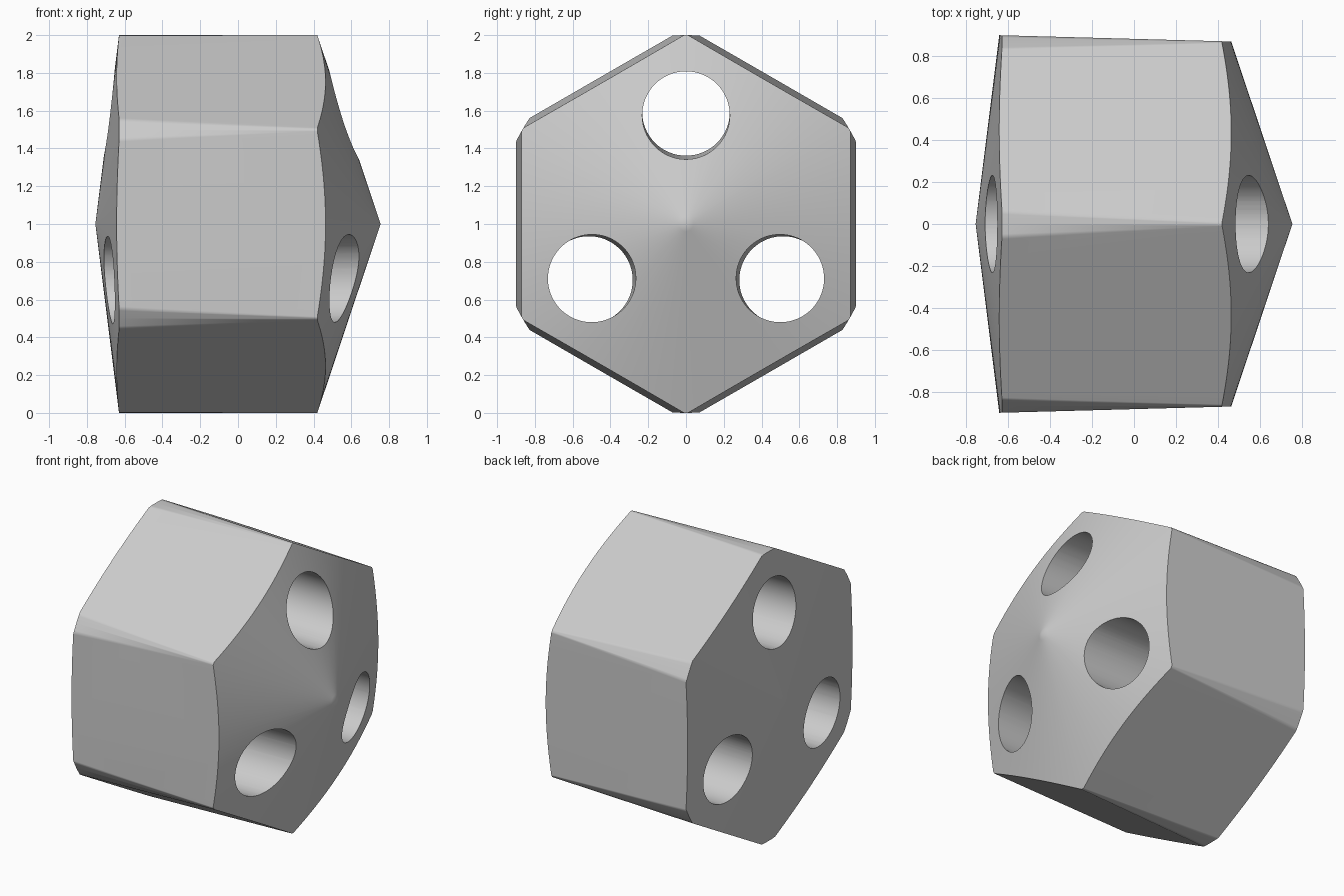
import bpy
import bmesh
from math import sin, cos, pi, radians
from mathutils import Vector

old = bpy.data.objects.get("Cube")
if old:
    bpy.data.objects.remove(old, do_unlink=True)

CENTRE = Vector((0, 0, 1))

grey = bpy.data.materials.new("plain grey")
grey.use_nodes = True
colour = (0.6, 0.6, 0.6, 1)
grey.diffuse_color = colour
grey.node_tree.nodes["Principled BSDF"].inputs["Base Color"].default_value = colour


def lathe(name, profile, sides, offsets=None):
    """Skin rings of (x, radius) about the x axis; radius 0 closes to a point.
    offsets shifts each ring's centre along z before any rotation."""
    bm = bmesh.new()
    rings = []
    for i, (x, r) in enumerate(profile):
        lift = offsets[i] if offsets else 0
        if r == 0:
            rings.append([bm.verts.new((x, 0, lift))] * sides)
        else:
            rings.append([bm.verts.new((x, r * sin(2 * pi * k / sides),
                                        lift + r * cos(2 * pi * k / sides)))
                          for k in range(sides)])
    for a, b in zip(rings, rings[1:]):
        for k in range(sides):
            n = (k + 1) % sides
            corners = list(dict.fromkeys((a[k], a[n], b[n], b[k])))
            bm.faces.new(corners)
    # Flat end caps where the profile does not close to a point
    for ring, (x, r) in ((rings[0], profile[0]), (rings[-1], profile[-1])):
        if r:
            bm.faces.new(ring)
    bmesh.ops.recalc_face_normals(bm, faces=bm.faces)
    mesh = bpy.data.meshes.new(name)
    bm.to_mesh(mesh)
    bm.free()
    mesh.materials.append(grey)
    obj = bpy.data.objects.new(name, mesh)
    obj.location = CENTRE
    bpy.context.collection.objects.link(obj)
    return obj


def cut(target, cutter, operation):
    cutter.hide_render = True
    mod = target.modifiers.new(cutter.name, "BOOLEAN")
    mod.operation = operation
    mod.solver = "EXACT"
    mod.object = cutter
    bpy.context.view_layer.objects.active = target
    bpy.ops.object.modifier_apply(modifier=mod.name)
    bpy.data.objects.remove(cutter, do_unlink=True)


# Round blank: drum with a shallow cone on one end and a steeper one on the other
tip, back, front, ring = 0.755, -0.63, 0.42, 0.04
body = lathe("drilled_hex_body", [
    (-tip, 0), (-tip + ring * (tip + back), ring), (back, 1),
    (front, 1), (tip - ring * (tip - front), ring), (tip, 0)], 132)

# Slightly tapered hexagon trims the drum's sides
flat = cos(pi / 6)
hexagon = lathe("hex_trimmer", [(-1, 0.9097 / flat), (1, 0.8555 / flat)], 6)
cut(body, hexagon, "INTERSECT")

# Three round through-holes, leaning slightly outwards towards the shallow end
for k in range(3):
    drill = lathe("hole_cutter", [(-1, 0.232), (1, 0.232)], 64, [0.598, 0.569])
    drill.rotation_euler.x = radians(120 * k)
    bpy.context.view_layer.update()
    cut(body, drill, "DIFFERENCE")

# Smooth rounded surfaces, keep rims sharp and the flats flat
bpy.ops.object.select_all(action="DESELECT")
body.select_set(True)
bpy.context.view_layer.objects.active = body
bpy.ops.object.shade_smooth_by_angle(angle=radians(30))
weighted = body.modifiers.new("even_shading", "WEIGHTED_NORMAL")
weighted.keep_sharp = True
